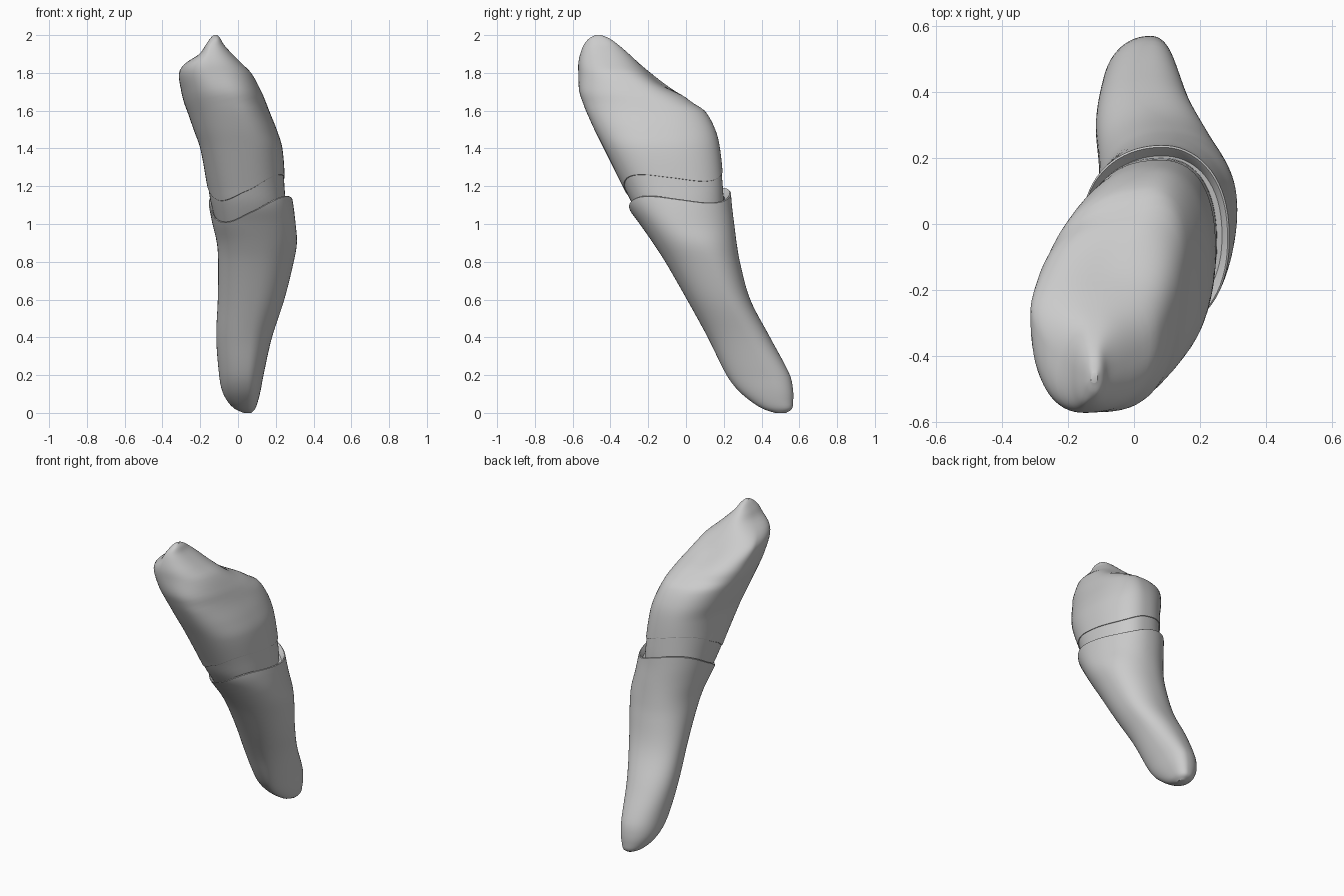
import bpy
import bmesh
from math import sin, cos, pi, exp, radians
from mathutils import Vector

cube = bpy.data.objects.get("Cube")
if cube:
    bpy.data.objects.remove(cube, do_unlink=True)

SIDES = 72
NECK_HEIGHT = 0.115

# Cross-sections: height, x min, x max, y min, y max,
# then y of the left and right extremes, x of the front and back extremes
ROOT = [
    (0, .03, .07, .47, .53, .5, .5, .05, .05),
    (.02, -.015, .09, .41, .56, .48, .5, .05, .05),
    (.06, -.055, .105, .345, .567, .45, .48, .05, .05),
    (.12, -.085, .12, .275, .567, .42, .46, .05, .05),
    (.2, -.1, .135, .215, .55, .38, .42, .05, .05),
    (.4, -.115, .18, .115, .445, .3, .31, .06, .05),
    (.6, -.107, .245, .005, .34, .2, .2, .09, .08),
    (.8, -.105, .295, -.11, .285, .1, .11, .1, .09),
    (.9, -.112, .312, -.175, .268, .05, .05, .09, .09),
    (1, -.135, .305, -.245, .255, 0, -.02, .07, .09),
    (1.1, -.155, .293, -.315, .243, -.03, -.05, .06, .08),
    (1.2, -.17, .275, -.35, .235, -.05, -.08, .05, .08),
]
CROWN = [
    (.9, -.09, .25, -.15, .21, 0, -.03, .06, .08),
    (1.1, -.145, .255, -.285, .205, -.04, -.06, .05, .08),
    (1.2, -.163, .25, -.335, .2, -.09, -.08, .04, .08),
    (1.4, -.2, .235, -.435, .18, -.2, -.13, .02, .06),
    (1.5, -.235, .205, -.485, .155, -.22, -.14, 0, .05),
    (1.6, -.27, .165, -.53, .1, -.23, -.15, -.03, .03),
    (1.64, -.285, .15, -.545, .045, -.23, -.17, -.05, .01),
    (1.7, -.3, .125, -.565, -.02, -.24, -.24, -.08, -.03),
    (1.8, -.312, .07, -.57, -.17, -.28, -.34, -.14, -.1),
    (1.85, -.28, .02, -.57, -.24, -.35, -.39, -.15, -.12),
    (1.9, -.205, -.03, -.56, -.3, -.43, -.42, -.15, -.12),
    (1.95, -.17, -.075, -.54, -.36, -.46, -.45, -.14, -.12),
    (1.985, -.145, -.095, -.51, -.41, -.47, -.46, -.12, -.12),
    (2, -.13, -.11, -.48, -.45, -.47, -.46, -.12, -.12),
]


def slope(keys, i, channel):
    """Tangent of one channel at a key."""
    a, b = keys[max(i - 1, 0)], keys[min(i + 1, len(keys) - 1)]
    return (b[channel] - a[channel]) / (b[0] - a[0])


def section(keys, z):
    """Smoothly interpolated cross-section at a height."""
    z = min(max(z, keys[0][0]), keys[-1][0])
    i = max(k for k in range(len(keys) - 1) if keys[k][0] <= z)
    low, high = keys[i], keys[i + 1]
    span = high[0] - low[0]
    u = (z - low[0]) / span
    ease = u * u * (3 - 2 * u)
    values = []
    for c in range(1, len(low)):
        start = slope(keys, i, c) * span * u * (1 - u) ** 2
        end = slope(keys, i + 1, c) * span * u * u * (1 - u)
        values.append(low[c] + (high[c] - low[c]) * ease + start - end)
    return values


def surface_point(keys, z, angle, scale, power):
    """Point on a four-quadrant oval through the section's extremes."""
    x0, x1, y0, y1, left_y, right_y, front_x, back_x = section(keys, z)
    c, s = cos(angle), sin(angle)
    base = Vector((back_x if s > 0 else front_x, right_y if c > 0 else left_y, z))
    x = base.x + ((x1 if c > 0 else x0) - base.x) * abs(c) ** power
    y = base.y + ((y1 if s > 0 else y0) - base.y) * abs(s) ** power
    middle = Vector(((x0 + x1) / 2, (y0 + y1) / 2, z))
    return middle.lerp(Vector((x, y, z)), scale)


def rim(angle):
    """Wavy height of the root's upper edge around the tooth."""
    return 1.11 + .021 * cos(angle) + .052 * sin(angle) - .05 * sin(2 * angle)


def seam(angle):
    return rim(angle) + NECK_HEIGHT


def eased(count):
    return [(1 - cos(pi * i / count)) / 2 for i in range(count + 1)]


def loft(name, keys, rows, power, material, reshape=None):
    """Skin rows of (height function, scale) into a closed smooth solid."""
    bm = bmesh.new()
    rings = []
    for height, scale in rows:
        ring = []
        for i in range(SIDES):
            angle = 2 * pi * i / SIDES
            point = surface_point(keys, height(angle), angle, scale, power)
            ring.append(bm.verts.new(reshape(point) if reshape else point))
        rings.append(ring)
    for lower, upper in zip(rings, rings[1:]):
        for i in range(SIDES):
            j = (i + 1) % SIDES
            bm.faces.new((lower[i], lower[j], upper[j], upper[i]))
    bm.faces.new(rings[0][::-1])
    bm.faces.new(rings[-1])
    mesh = bpy.data.meshes.new(name)
    bm.to_mesh(mesh)
    bm.free()
    mesh.materials.append(material)
    obj = bpy.data.objects.new(name, mesh)
    bpy.context.collection.objects.link(obj)
    bpy.ops.object.select_all(action='DESELECT')
    obj.select_set(True)
    bpy.context.view_layer.objects.active = obj
    bpy.ops.object.shade_smooth_by_angle(angle=radians(40))


def hollow(point):
    """Press a shallow basin into the sloping biting surface."""
    facing = Vector((-.1, .6, .75)).normalized()
    distance = (point - Vector((-.04, -.12, 1.74))).length
    return point - facing * .03 * exp(-distance ** 2 / .02)


grey = bpy.data.materials.new("light_grey")
grey.use_nodes = True
grey.diffuse_color = (.6, .6, .6, 1)
grey.node_tree.nodes["Principled BSDF"].inputs["Base Color"].default_value = (.6, .6, .6, 1)

# Root, with a rolled lip that turns inward
root_rows = [(lambda a, s=s: s * rim(a), 1) for s in eased(48)]
root_rows += [(lambda a: rim(a) + .004, .98),
              (lambda a: rim(a) - .004, .95),
              (lambda a: rim(a) - .03, .88)]
loft("root", ROOT, root_rows, .92, grey)

# Neck band set inside the lip
neck_rows = [(lambda a, s=s: rim(a) - .04 + s * (NECK_HEIGHT + .04), .98)
             for s in eased(8)]
loft("neck", CROWN, neck_rows, .85, grey)

# Crown, from the seam up to the cusp
crown_rows = [(seam, .97), (lambda a: seam(a) + .001, .995)]
crown_rows += [(lambda a, s=s: seam(a) + .004 + s * (1.996 - seam(a)), 1)
               for s in eased(56)]
loft("crown", CROWN, crown_rows, .85, grey, hollow)
